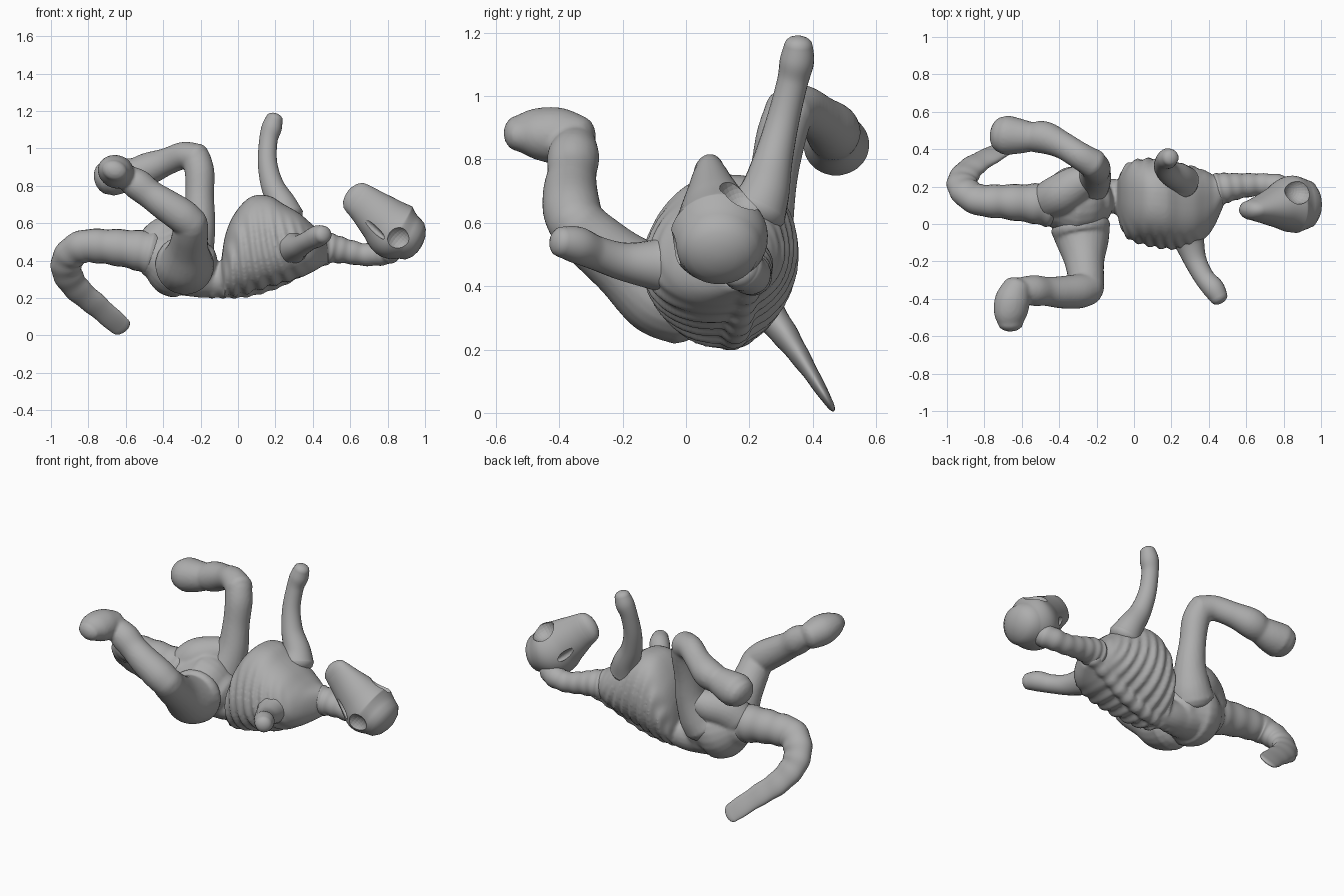
import bpy, math
from mathutils import Vector

if "Cube" in bpy.data.objects:
    bpy.data.objects.remove(bpy.data.objects["Cube"])

mat = bpy.data.materials.new("stone_grey")
mat.diffuse_color = (0.42, 0.42, 0.42, 1)
mat.use_nodes = True
mat.node_tree.nodes["Principled BSDF"].inputs["Base Color"].default_value = mat.diffuse_color


def skin(name, rings):
    """Closed smooth surface through a list of equal rings."""
    n = len(rings[0])
    verts = [p for r in rings for p in r]
    faces = [list(range(n))[::-1], [len(verts) - n + i for i in range(n)]]
    for k in range(len(rings) - 1):
        for i in range(n):
            j = (i + 1) % n
            faces.append([k * n + i, k * n + j, k * n + n + j, k * n + n + i])
    me = bpy.data.meshes.new(name)
    me.from_pydata(verts, [], faces)
    me.materials.append(mat)
    me.polygons.foreach_set("use_smooth", [True] * len(me.polygons))
    ob = bpy.data.objects.new(name, me)
    bpy.context.collection.objects.link(ob)
    return ob


def spline(pts, steps):
    """Catmull-Rom samples through tuples of any length."""
    P = [pts[0]] + list(pts) + [pts[-1]]
    out = []
    for k in range(1, len(P) - 2):
        for s in range(steps):
            t = s / steps
            out.append([0.5 * (2 * b + (c - a) * t + (2 * a - 5 * b + 4 * c - d) * t * t
                               + (3 * b - a - 3 * c + d) * t ** 3)
                        for a, b, c, d in zip(*P[k - 1:k + 3])])
    return out + [list(pts[-1])]


def tube(name, pts, flat=None, amount=0.0, power=1, base=0.0, bumps=0, depth=0.0, n=24):
    """Limb through (x, y, z, radius) points, with round ends."""
    S = spline(pts, 8)
    m = len(S)
    path = [(Vector(s[:3]), s[3] * (1 + depth * math.sin(2 * math.pi * bumps * i / m)), i / (m - 1))
            for i, s in enumerate(S)]
    d0 = (path[0][0] - path[1][0]).normalized()
    d1 = (path[-1][0] - path[-2][0]).normalized()
    caps = [math.radians(a) for a in (25, 48, 68, 84)]
    (c0, r0, _), (c1, r1, _) = path[0], path[-1]
    start = [(c0 + d0 * r0 * 0.65 * math.sin(a), r0 * math.cos(a), 0) for a in reversed(caps)]
    end = [(c1 + d1 * r1 * 0.65 * math.sin(a), r1 * math.cos(a), 1) for a in caps]
    path = start + path + end
    rings, u = [], Vector((0.31, 0.9, 0.2))
    for i, (c, r, t) in enumerate(path):
        d = (path[min(i + 1, len(path) - 1)][0] - path[max(i - 1, 0)][0]).normalized()
        u = (u - d * u.dot(d)).normalized()
        v = d.cross(u)
        ring = []
        for k in range(n):
            a = 2 * math.pi * k / n
            o = (u * math.cos(a) + v * math.sin(a)) * r
            if flat:
                f = Vector(flat).normalized()
                o -= f * o.dot(f) * (base + amount * t ** power)
            ring.append(c + o)
        rings.append(ring)
    return skin(name, rings)


def fuse(name, parts, smooth):
    """Merge overlapping parts into one sculpted skin."""
    bpy.ops.object.select_all(action="DESELECT")
    for p in parts:
        p.select_set(True)
    bpy.context.view_layer.objects.active = parts[0]
    bpy.ops.object.join()
    ob = parts[0]
    ob.name = name
    rm = ob.modifiers.new("fuse", "REMESH")
    rm.mode, rm.voxel_size, rm.use_smooth_shade = "VOXEL", 0.01, True
    sm = ob.modifiers.new("soften", "SMOOTH")
    sm.factor, sm.iterations = 0.5, smooth


# Ribcage: sheared rings, ribs on the sides, back and waist end
stations = [(-.09, .14, .39, .04, .05, .1), (-.08, .14, .41, .11, .13, .1), (-.05, .13, .438, .178, .21, .14),
            (.0, .125, .475, .215, .265, .25), (.1, .115, .485, .235, .262, .25), (.2, .10, .48, .232, .222, .2),
            (.3, .095, .472, .215, .182, .15), (.38, .105, .465, .18, .138, .05), (.43, .125, .462, .135, .105, 0),
            (.48, .18, .465, .078, .078, 0)]
rings = []
for i, (x, y, z, ry, rz, sh) in enumerate(spline(stations, 10)):
    ring = []
    for k in range(56):
        a = 2 * math.pi * k / 56
        dz, dy = math.sin(a), math.cos(a)
        if dz > 0:  # fuller chest corners
            dy = math.copysign(abs(dy) ** 0.8, dy)
        side = max(0, min(1, (0.85 - dz) * 1.5)) * max(0, min(1, (i - 8) / 8, (74 - i) / 14))
        rib = 1 + 0.04 * side * math.sin(2 * math.pi * (x + 0.10 * dz) / 0.062)
        ring.append(Vector((x + sh * rz * dz, y + 0.015 * dz + ry * dy * rib, z + rz * dz * rib)))
    rings.append(ring)
ribcage = skin("ribcage", rings)

# Spine, waist and pelvis with raised belly side
spine = tube("spine", [(-.36, .12, .29, .06), (-.2, .13, .26, .055), (-.08, .14, .25, .05), (.05, .15, .253, .047),
                       (.2, .165, .295, .045), (.34, .18, .365, .045), (.48, .2, .435, .05)], bumps=13, depth=.1)
waist = tube("waist", [(-.3, .13, .35, .14), (-.2, .14, .31, .11), (-.13, .15, .295, .092), (-.05, .14, .31, .1),
                       (.05, .13, .36, .12)])
pelvis = tube("pelvis", [(-.44, .11, .43, .13), (-.36, .115, .40, .185), (-.28, .12, .385, .185),
                         (-.21, .13, .36, .14)])
ridge = tube("pubic_ridge", [(-.45, .13, .475, .105), (-.39, .16, .525, .11), (-.31, .21, .55, .1),
                             (-.25, .24, .57, .08)])
fuse("torso", [ribcage, spine, waist, pelvis, ridge], 3)

# Neck
tube("neck", [(.45, .185, .468, .088), (.5, .195, .465, .079), (.58, .205, .45, .066), (.68, .21, .432, .06),
              (.77, .2, .44, .065), (.82, .17, .46, .07)], bumps=7, depth=.03)

# Tail, flattening into a thin curled tip
tube("tail", [(-.46, .105, .44, .12), (-.55, .11, .458, .106), (-.7, .12, .475, .095), (-.83, .13, .475, .09),
              (-.905, .18, .42, .085), (-.915, .24, .34, .08), (-.86, .31, .25, .073), (-.75, .375, .155, .066),
              (-.627, .442, .047, .06)],
     flat=(0, .85, .5), amount=.75, power=2, bumps=11, depth=.025)

# Arms
tube("raised_arm", [(.255, .225, .64, .095), (.235, .25, .70, .078), (.185, .275, .8, .062), (.158, .305, .92, .052),
                    (.162, .335, 1.04, .049), (.18, .35, 1.11, .054), (.195, .355, 1.16, .045)])
tube("side_arm", [(.285, -.05, .47, .1), (.3, -.11, .468, .078), (.33, -.2, .478, .06), (.375, -.285, .505, .054),
                  (.425, -.345, .53, .058), (.455, -.395, .54, .048)])

# Back leg: thigh, shin and flared foot
fuse("back_leg", [
    tube("thigh", [(-.265, .2, .43, .13), (-.24, .22, .48, .115), (-.21, .25, .6, .09), (-.205, .275, .74, .077),
                   (-.205, .30, .87, .079), (-.225, .325, .95, .077)]),
    tube("shin", [(-.215, .32, .945, .08), (-.29, .365, .962, .073), (-.38, .42, .93, .073),
                  (-.47, .46, .895, .086), (-.53, .465, .875, .082), (-.6, .465, .85, .062)]),
    tube("foot", [(-.55, .465, .87, .08), (-.62, .47, .855, .096), (-.68, .475, .845, .105),
                  (-.705, .478, .84, .098)], flat=(.2, 0, 1), amount=.1)], 3)

# Front leg: thigh, shin and flared foot
fuse("front_leg", [
    tube("thigh", [(-.285, -.02, .375, .16), (-.275, -.09, .39, .142), (-.265, -.2, .468, .107),
                   (-.255, -.3, .55, .095), (-.25, -.35, .6, .09)]),
    tube("shin", [(-.24, -.345, .59, .087), (-.3, -.36, .64, .092), (-.39, -.365, .7, .086),
                  (-.47, -.36, .755, .078), (-.54, -.355, .81, .082), (-.61, -.345, .855, .062)]),
    tube("foot", [(-.625, -.34, .86, .078), (-.65, -.41, .875, .095), (-.66, -.48, .882, .09),
                  (-.66, -.53, .882, .07)], flat=(.3, 0, 1), amount=.2)], 3)

# Head with two eye sockets and a groove along each jaw
head = tube("head", [(.915, .105, .52, .122), (.84, .103, .56, .158), (.76, .09, .63, .132), (.685, .08, .695, .106),
                     (.635, .075, .735, .092)], flat=(0, 1, 0), base=-.1, amount=.5, n=40)
cutters = [("eye_socket", (.86, -.08, .51), (.075, .075, .075)),
           ("eye_socket", (.88, .18, .70), (.075, .075, .075)),
           ("jaw_groove", (.69, -.02, .60), (.13, .03, .022)),
           ("jaw_groove", (.69, .19, .60), (.13, .03, .022))]
for name, loc, size in cutters:
    bpy.ops.mesh.primitive_uv_sphere_add(radius=1, location=loc, segments=24, ring_count=16,
                                         rotation=(0, math.radians(41), 0))
    cutter = bpy.context.object
    cutter.scale = size
    cutter.name = name + "_cutter"
    cutter.data.materials.append(mat)
    cutter.hide_render = True
    cutter.hide_set(True)
    mod = head.modifiers.new(name, "BOOLEAN")
    mod.operation = "DIFFERENCE"
    mod.object = cutter
